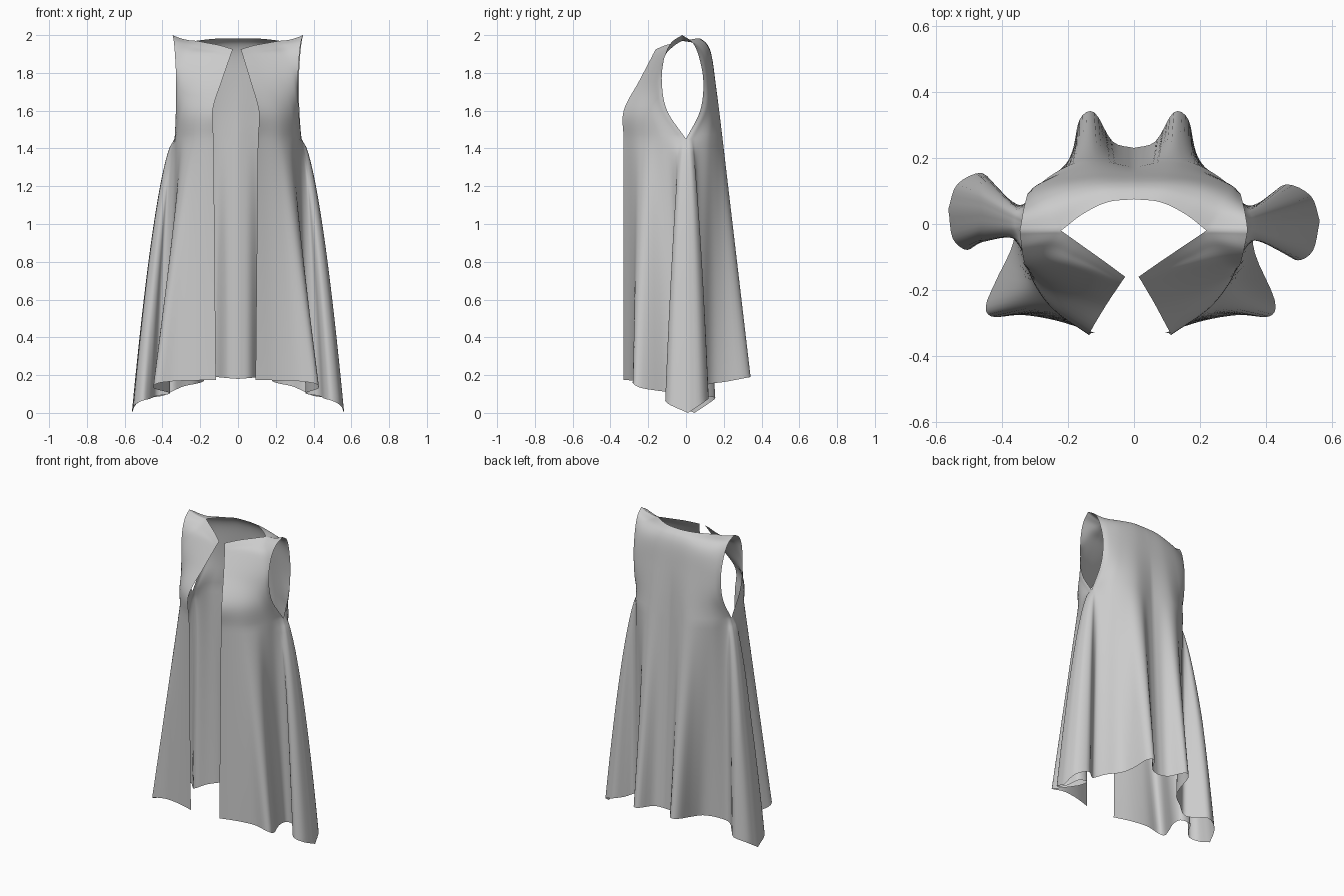
import bpy, bmesh
from mathutils import Vector

if "Cube" in bpy.data.objects:
    bpy.data.objects.remove(bpy.data.objects["Cube"])

COLS, LOW_ROWS, SUB = 44, 36, 6


def spline(pts, t):
    """Catmull-Rom point at t (0..1) along a list of vectors."""
    n = len(pts) - 1
    i = min(int(t * n), n - 1)
    f = t * n - i
    p1, p2 = pts[i], pts[i + 1]
    p0 = pts[i - 1] if i > 0 else p1 * 2 - p2
    p3 = pts[i + 2] if i + 2 <= n else p2 * 2 - p1
    return 0.5 * (2 * p1 + (p2 - p0) * f + (2 * p0 - 5 * p1 + 4 * p2 - p3) * f * f
                  + (3 * p1 - p0 - 3 * p2 + p3) * f ** 3)


def resample(pts, n=COLS):
    pts = [Vector(p) for p in pts]
    return [spline(pts, c / n) for c in range(n + 1)]


def top_line(neck, shoulder):
    """Neckline curve, a corner, then the shoulder ridge rising to its tip."""
    line = resample(neck, COLS * 3 // 4)
    a, b, n = line[-1], Vector(shoulder), COLS // 4
    for i in range(1, n + 1):
        p = a.lerp(b, i / n)
        p.z = a.z + (b.z - a.z) * (i / n) ** 2
        line.append(p)
    return line


def panel(hem, upper, top, side_at_end):
    """Grid of points from the hem up to the neck and shoulder line."""
    hem = resample(hem)
    rows = [resample(r) for r in upper] + [top]
    grid = []
    # skirt: folds fade out towards the underarm
    for r in range(LOW_ROWS):
        t = 1 - r / LOW_ROWS
        line = []
        for c in range(COLS + 1):
            u = c / COLS if side_at_end else 1 - c / COLS
            k = min(max((u - 0.4) / 0.3, 0), 1)
            f = t ** (1.0 - 0.39 * k * k * (3 - 2 * k))
            p = rows[0][c].lerp(hem[c], f)
            p.z = rows[0][c].z + (hem[c].z - rows[0][c].z) * t
            line.append(p)
        grid.append(line)
    # bodice: smooth through the given rows
    n = (len(rows) - 1) * SUB
    for r in range(n + 1):
        grid.append([spline([row[c] for row in rows], r / n) for c in range(COLS + 1)])
    return grid


# front panel: front edge -> side seam / armhole
front_hem = [(.105, -.33, .175), (.22, -.293, .172), (.33, -.275, .168), (.42, -.28, .155),
             (.435, -.23, .13), (.37, -.09, .11), (.365, -.005, .10), (.43, -.01, .09),
             (.462, -.08, .075), (.50, -.11, .065), (.545, -.08, .04), (.562, .01, .0)]
front_rows = [
    [(.117, -.33, 1.45), (.24, -.25, 1.45), (.315, -.135, 1.45), (.333, -.03, 1.45), (.335, 0, 1.45)],
    [(.122, -.33, 1.6), (.225, -.258, 1.6), (.288, -.188, 1.6), (.317, -.13, 1.6), (.325, -.10, 1.6)],
    [(.076, -.248, 1.757), (.16, -.215, 1.75), (.24, -.18, 1.75), (.30, -.15, 1.75), (.322, -.128, 1.75)],
    [(.04, -.19, 1.868), (.12, -.155, 1.88), (.20, -.13, 1.885), (.27, -.115, 1.885), (.328, -.115, 1.88)],
    [(.03, -.174, 1.90), (.105, -.13, 1.918), (.177, -.095, 1.928), (.245, -.065, 1.942), (.336, -.078, 1.96)],
]
front_top = top_line([(.02, -.16, 1.925), (.087, -.112, 1.945), (.155, -.065, 1.958), (.22, -.02, 1.97)],
                     (.345, -.02, 2.0))

# back panel: side seam / armhole -> centre back
back_hem = [(.562, .01, .0), (.535, .085, .05), (.46, .12, .08), (.40, .075, .09), (.355, .045, .11),
            (.29, .085, .14), (.22, .135, .155), (.187, .21, .165), (.165, .315, .185),
            (.12, .338, .19), (.065, .25, .185), (0, .23, .18)]
back_rows = [
    [(.335, 0, 1.45), (.333, .035, 1.45), (.28, .125, 1.45), (.15, .192, 1.45), (0, .172, 1.45)],
    [(.325, .075, 1.6), (.302, .108, 1.6), (.24, .145, 1.6), (.13, .175, 1.6), (0, .165, 1.6)],
    [(.322, .092, 1.75), (.29, .115, 1.75), (.22, .138, 1.75), (.12, .155, 1.75), (0, .154, 1.75)],
    [(.328, .07, 1.88), (.285, .092, 1.885), (.21, .118, 1.885), (.11, .135, 1.885), (0, .137, 1.885)],
    [(.336, .035, 1.96), (.265, .05, 1.952), (.19, .082, 1.95), (.10, .108, 1.95), (0, .113, 1.95)],
]
back_top = top_line([(0, .075, 1.983), (.08, .066, 1.983), (.155, .03, 1.978), (.22, -.02, 1.97)],
                    (.345, -.02, 2.0))[::-1]

panels = [panel(front_hem, front_rows, front_top, True),
          panel(back_hem, back_rows, back_top, False)]


def hang(p, side):
    """Place a point on one side; the cloth hangs slightly unevenly."""
    x = side * p.x - 0.012 * min(max(-p.y / .3, 0), 1)
    y = p.y
    if side < 0 and p.z < 1.45:
        w = min(max((p.x - .34) / .12, 0), 1) * min(max((p.y + .2) / .1, 0), 1)
        y += 0.035 * w
    return x, y, p.z


bm = bmesh.new()
for side in (1, -1):
    for grid in panels:
        vs = [[bm.verts.new(hang(p, side)) for p in row] for row in grid]
        for a, b in zip(vs, vs[1:]):
            for c in range(COLS):
                q = [a[c], a[c + 1], b[c + 1], b[c]]
                bm.faces.new(q if side == 1 else q[::-1])

# sew side seams, shoulders and centre back
bmesh.ops.remove_doubles(bm, verts=bm.verts, dist=0.0005)
bmesh.ops.recalc_face_normals(bm, faces=bm.faces)
me = bpy.data.meshes.new("sleeveless_robe")
bm.to_mesh(me)
bm.free()
for poly in me.polygons:
    poly.use_smooth = True
robe = bpy.data.objects.new("sleeveless_robe", me)
bpy.context.collection.objects.link(robe)
